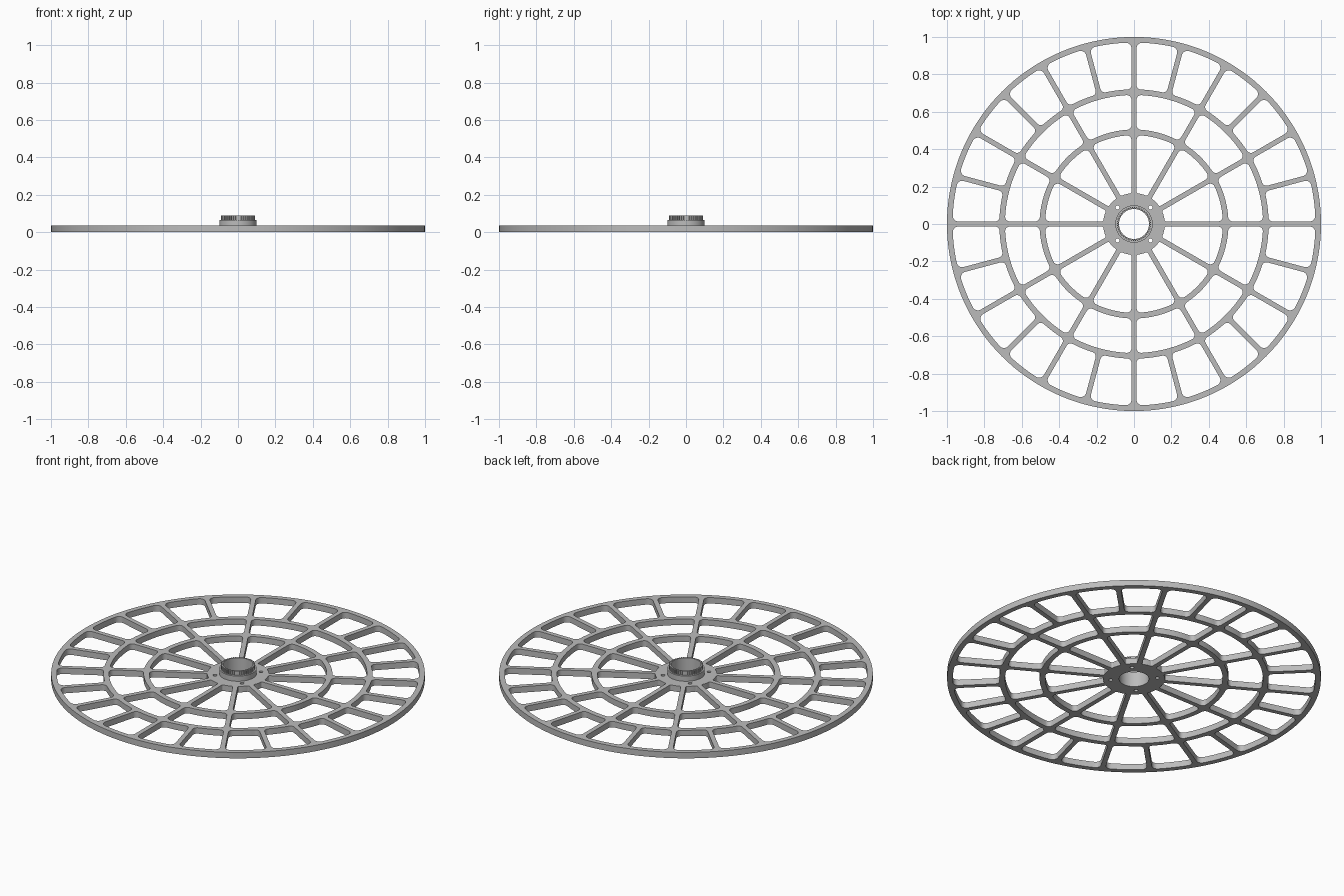
import bpy, bmesh
from math import sin, cos, asin, atan2, sqrt, pi, radians

cube = bpy.data.objects.get("Cube")
if cube:
    bpy.data.objects.remove(cube)

grey = bpy.data.materials.new("plain grey")
grey.use_nodes = True
colour = (0.5, 0.5, 0.5, 1)
grey.diffuse_color = colour
grey.node_tree.nodes["Principled BSDF"].inputs["Base Color"].default_value = colour


def circle(r, n, cx=0, cy=0):
    return [(cx + r * cos(2 * pi * i / n), cy + r * sin(2 * pi * i / n)) for i in range(n)]


def arc(cx, cy, r, a, b, n):
    return [(cx + r * cos(a + (b - a) * i / n), cy + r * sin(a + (b - a) * i / n))
            for i in range(n + 1)]


def cell(r0, r1, start, span, w, f0, f1):
    """Rounded window between two rings and two spokes of half width w."""
    # Fillet centres beside the first spoke
    a0, a1 = asin((w + f0) / (r0 + f0)), asin((w + f1) / (r1 - f1))
    c0 = ((r0 + f0) * cos(a0), w + f0)
    c1 = ((r1 - f1) * cos(a1), w + f1)
    # Half outline from the inner ring's middle to the outer ring's middle
    half = arc(0, 0, r0, span / 2, a0, 6)
    half += arc(*c0, f0, pi + a0, 1.5 * pi, 5)[1:]
    half += arc(*c1, f1, -pi / 2, a1, 6)
    half += arc(0, 0, r1, a1, span / 2, 6)[1:]
    # Mirror across the middle of the window
    mirrored = [(x * cos(span) + y * sin(span), x * sin(span) - y * cos(span)) for x, y in half]
    outline = half + mirrored[-2:0:-1]
    return [(x * cos(start) - y * sin(start), x * sin(start) + y * cos(start)) for x, y in outline]


def plate(name, loops, z0, z1):
    """Flat part: the first loop is the outline, the others are holes."""
    curve = bpy.data.curves.new(name, "CURVE")
    curve.dimensions = "2D"
    curve.fill_mode = "BOTH"
    curve.extrude = (z1 - z0) / 2
    for loop in loops:
        spline = curve.splines.new("POLY")
        spline.points.add(len(loop) - 1)
        for point, (x, y) in zip(spline.points, loop):
            point.co = (x, y, 0, 1)
        spline.use_cyclic_u = True
    obj = bpy.data.objects.new(name, curve)
    bpy.context.collection.objects.link(obj)
    bpy.ops.object.select_all(action="DESELECT")
    obj.select_set(True)
    bpy.context.view_layer.objects.active = obj
    bpy.ops.object.convert(target="MESH")
    obj = bpy.context.object
    bm = bmesh.new()
    bm.from_mesh(obj.data)
    bmesh.ops.translate(bm, verts=bm.verts, vec=(0, 0, (z0 + z1) / 2))
    bmesh.ops.remove_doubles(bm, verts=bm.verts, dist=0.00005)
    bmesh.ops.recalc_face_normals(bm, faces=bm.faces)
    bm.to_mesh(obj.data)
    bm.free()
    obj.data.materials.clear()
    obj.data.materials.append(grey)
    bpy.ops.object.shade_smooth_by_angle(angle=radians(30))
    return obj


# Spoked wheel: 12 windows in the two inner bands, 24 in the outer band
bore, thick = 0.08, 0.035
loops = [circle(1, 144), circle(bore, 48)]
bands = [(0.165, 0.475, 12, 0.008, 0.025),
         (0.505, 0.69, 12, 0.025, 0.025),
         (0.72, 0.97, 24, 0.025, 0.03)]
for r0, r1, count, f0, f1 in bands:
    span = 2 * pi / count
    for i in range(count):
        loops.append(cell(r0, r1, i * span, span, 0.0135, f0, f1))

# Screw holes around the hub
for i in range(4):
    a = pi / 4 + i * pi / 2
    loops.append(circle(0.011, 16, 0.125 * cos(a), 0.125 * sin(a)))
plate("spoked_wheel", loops, 0, thick)

# Raised collar
plate("hub_collar", [circle(0.1, 64), circle(bore, 48)], thick, 0.066)

# Toothed ring on the collar
teeth = 48
toothed = []
for i in range(teeth):
    for k, r in ((0, 0.086), (0.45, 0.086), (0.55, 0.092), (0.9, 0.092)):
        a = 2 * pi * (i + k) / teeth
        toothed.append((r * cos(a), r * sin(a)))
plate("toothed_ring", [toothed, circle(bore, 48)], 0.066, 0.09)
